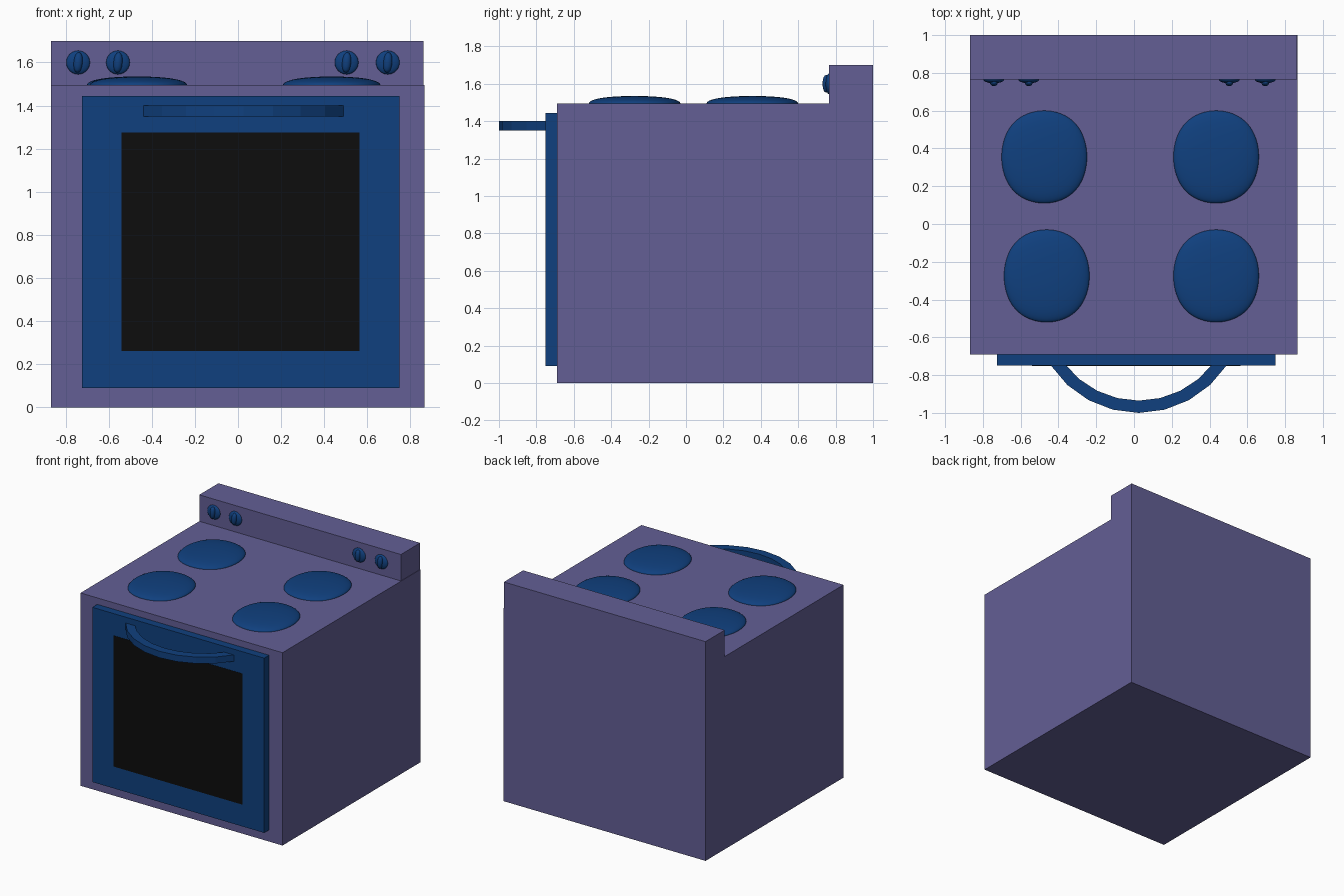
import bpy, bmesh, math

if "Cube" in bpy.data.objects:
    bpy.data.objects.remove(bpy.data.objects["Cube"])


def material(name, color):
    m = bpy.data.materials.new(name)
    m.diffuse_color = (*color, 1)
    m.use_nodes = True
    m.node_tree.nodes["Principled BSDF"].inputs["Base Color"].default_value = m.diffuse_color
    return m


PURPLE = material("purple_enamel", (0.125, 0.114, 0.30))
BLUE = material("blue_enamel", (0.005, 0.051, 0.21))
BLACK = material("black_glass", (0.004, 0.004, 0.004))


def box(name, x, y, z, mat):
    """Box from (min, max) ranges."""
    r = (x, y, z)
    bpy.ops.mesh.primitive_cube_add(size=1, location=[(a + b) / 2 for a, b in r])
    o = bpy.context.object
    o.name = name
    o.scale = [b - a for a, b in r]
    bpy.ops.object.transform_apply(location=False, rotation=False)
    o.data.materials.append(mat)
    return o


def pebble(name, center, dims, mat, levels=3, turn=0):
    """Subdivided cube squashed to a rounded, slightly square dome."""
    bpy.ops.mesh.primitive_cube_add(size=1, location=center)
    o = bpy.context.object
    o.name = name
    o.modifiers.new("round", 'SUBSURF').levels = levels
    bpy.ops.object.modifier_apply(modifier="round")
    bpy.context.view_layer.update()
    o.dimensions = dims
    bpy.ops.object.transform_apply(location=False, rotation=False)
    o.rotation_euler.y = turn
    bpy.ops.object.shade_smooth()
    o.data.materials.append(mat)
    return o


# Cabinet and rear control panel
box("body", (-0.868, 0.865), (-0.69, 1.0), (0, 1.495), PURPLE)
box("control_panel", (-0.868, 0.862), (0.765, 1.0), (1.495, 1.70), PURPLE)

# Oven door and window
box("oven_door", (-0.725, 0.75), (-0.75, -0.69), (0.09, 1.445), BLUE)
box("oven_window", (-0.54, 0.565), (-0.752, -0.74), (0.26, 1.275), BLACK)

# Bowed door handle: a flat ring segment, extruded upward
bm = bmesh.new()
CX, CY, N = 0.025, -0.443, 8
rows = []
for i in range(N + 1):
    t = i / N * 2 - 1
    ring = []
    for r, half in ((0.557, 57), (0.492, 53)):
        a = math.radians(half * t)
        ring.append((CX + r * math.sin(a), CY - r * math.cos(a)))
    (ox, oy), (ix, iy) = ring
    rows.append([bm.verts.new(p) for p in (
        (ox, oy, 1.35), (ix, iy, 1.35), (ix, iy, 1.40), (ox, oy, 1.40))])
for a, b in zip(rows, rows[1:]):
    for k in range(4):
        j = (k + 1) % 4
        bm.faces.new((a[k], a[j], b[j], b[k]))
bm.faces.new(rows[0])
bm.faces.new(rows[-1])
bmesh.ops.recalc_face_normals(bm, faces=bm.faces)
mesh = bpy.data.meshes.new("door_handle")
bm.to_mesh(mesh)
bm.free()
mesh.materials.append(BLUE)
bpy.context.collection.objects.link(bpy.data.objects.new("door_handle", mesh))

# Four domed hotplates
for name, x, y in (("back_left", -0.475, 0.355), ("back_right", 0.435, 0.355),
                   ("front_left", -0.462, -0.275), ("front_right", 0.435, -0.275)):
    pebble("hotplate_" + name, (x, y, 1.495), (0.452, 0.49, 0.08), BLUE, 4)

# Control knobs: shallow dome with a raised grip
for i, x in enumerate((-0.742, -0.557, 0.504, 0.695)):
    bpy.ops.mesh.primitive_uv_sphere_add(segments=24, ring_count=12, radius=0.055,
                                         location=(x, 0.765, 1.60),
                                         rotation=(math.pi / 2, 0, 0))
    dome = bpy.context.object
    dome.name = f"knob_{i + 1}"
    dome.scale.z = 0.36
    bpy.ops.object.shade_smooth()
    dome.data.materials.append(BLUE)
    pebble(f"knob_grip_{i + 1}", (x, 0.75, 1.60), (0.042, 0.04, 0.095), BLUE, 2,
           math.radians(5))
